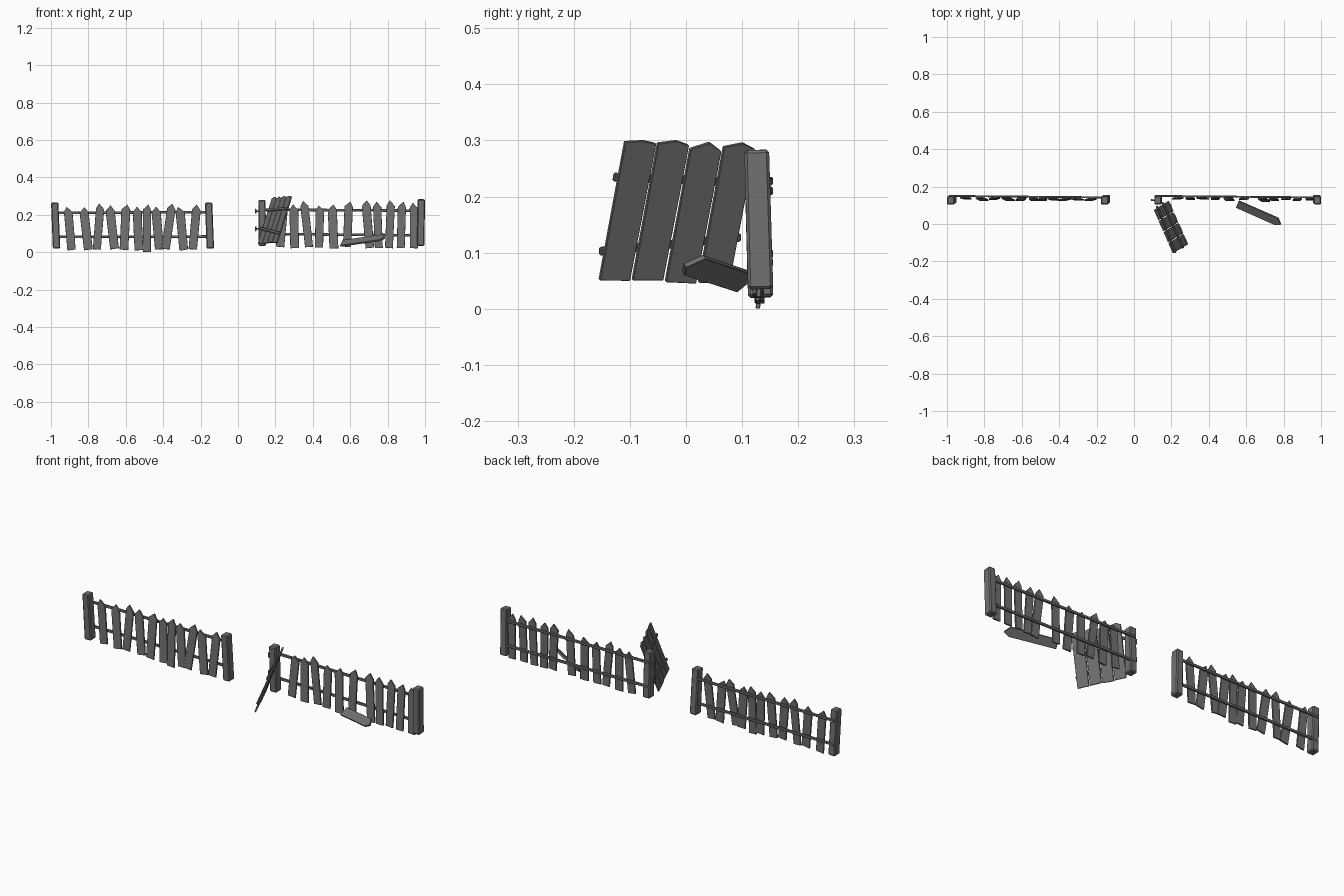
import bpy
import bmesh
import random
from mathutils import Vector, Matrix

random.seed(4)
cube = bpy.data.objects.get("Cube")
if cube:
    bpy.data.objects.remove(cube, do_unlink=True)

# Weathered wood
wood = bpy.data.materials.new("weathered grey wood")
wood.use_nodes = True
colour = (0.165, 0.165, 0.165, 1)
wood.diffuse_color = colour
wood.node_tree.nodes["Principled BSDF"].inputs["Base Color"].default_value = colour


def finish(name, bm, bevel):
    bmesh.ops.recalc_face_normals(bm, faces=bm.faces)
    mesh = bpy.data.meshes.new(name)
    bm.to_mesh(mesh)
    bm.free()
    mesh.materials.append(wood)
    obj = bpy.data.objects.new(name, mesh)
    bpy.context.collection.objects.link(obj)
    mod = obj.modifiers.new("worn edges", 'BEVEL')
    mod.width = bevel
    mod.segments = 1


def frame(base, tip, facing):
    """Matrix with x across, y along the length, z towards the facing side."""
    along = (tip - base).normalized()
    across = along.cross(Vector(facing)).normalized()
    out = across.cross(along)
    return Matrix.Translation(base) @ Matrix((across, along, out)).transposed().to_4x4()


def board(name, base, tip, width, facing, point=0.03, thick=0.008, skew=0.0):
    """Flat plank with a pointed end and a slightly uneven foot."""
    base, tip = Vector(base), Vector(tip)
    length, h = (tip - base).length, width / 2
    foot = random.uniform(-0.003, 0.003)
    outline = [(-h, max(foot, 0)), (h, max(-foot, 0)), (h * 1.03, length - point),
               (skew * h, length), (-h * 1.03, length - point * 0.9)]
    bm = bmesh.new()
    face = bm.faces.new([bm.verts.new((x, y, -thick / 2)) for x, y in outline])
    new = bmesh.ops.extrude_face_region(bm, geom=[face])["geom"]
    bmesh.ops.translate(bm, vec=(0, 0, thick),
                        verts=[v for v in new if isinstance(v, bmesh.types.BMVert)])
    bm.transform(frame(base, tip, facing))
    finish(name, bm, 0.001)


def beam(name, a, b, width, depth, facing=(0, -1, 0), bevel=0.003, taper=1.0):
    """Squared timber from a to b."""
    a, b = Vector(a), Vector(b)
    bm = bmesh.new()
    bmesh.ops.create_cube(bm, size=1)
    for v in bm.verts:
        k = taper if v.co.y > 0 else 1
        v.co = (v.co.x * width * k, (v.co.y + 0.5) * (b - a).length, v.co.z * depth * k)
    bm.transform(frame(a, b, facing))
    finish(name, bm, bevel)


# Fence posts: bottom x, top x, bottom z, top z
posts = {"right_outer_post": (-0.97, -0.98, 0.02, 0.265),
         "right_inner_post": (-0.148, -0.157, 0.02, 0.265),
         "left_inner_post": (0.13, 0.128, 0.035, 0.28),
         "left_outer_post": (0.977, 0.98, 0.035, 0.283)}
for name, (x0, x1, z0, z1) in posts.items():
    beam(name, (x0, 0.133, z0), (x1, 0.126, z1), 0.04, 0.045, bevel=0.005, taper=0.98)

# Rails behind the pickets: start x, end x, start z, end z
rail_y = (0.15, 0.142)
rails = {"right_upper_rail": (-0.99, -0.14, 0.21, 0.215),
         "right_lower_rail": (-0.985, -0.135, 0.082, 0.084),
         "left_upper_rail": (0.115, 0.99, 0.228, 0.222),
         "left_lower_rail": (0.115, 0.99, 0.098, 0.09)}
for name, (x0, x1, z0, z1) in rails.items():
    beam(name, (x0, rail_y[0], z0), (x1, rail_y[1], z1), 0.014, 0.01, bevel=0.002)

# Pickets: bottom x, top x, top z
right_pickets = [(-0.89, -0.91, 0.243), (-0.80, -0.826, 0.24), (-0.755, -0.735, 0.26),
                 (-0.66, -0.687, 0.25), (-0.61, -0.598, 0.255), (-0.53, -0.54, 0.243),
                 (-0.487, -0.487, 0.255), (-0.42, -0.44, 0.243), (-0.387, -0.353, 0.26),
                 (-0.29, -0.312, 0.243), (-0.242, -0.22, 0.255)]
left_pickets = [(0.225, 0.245, 0.25), (0.303, 0.298, 0.255), (0.38, 0.352, 0.275),
                (0.433, 0.438, 0.25), (0.513, 0.503, 0.255), (0.583, 0.593, 0.272),
                (0.705, 0.683, 0.277), (0.753, 0.743, 0.27), (0.807, 0.818, 0.277),
                (0.87, 0.877, 0.27), (0.94, 0.94, 0.265)]
for side, pickets, floor, start in (("right", right_pickets, 0.0, -0.99),
                                    ("left", left_pickets, 0.01, 0.115)):
    for i, (x0, x1, z1) in enumerate(pickets):
        z0 = 0.0 if (side, i) == ("right", 6) else floor + random.uniform(0.009, 0.018)
        y1 = rail_y[0] - 0.008 - (x1 - start) / 0.87 * (rail_y[0] - rail_y[1])
        board(f"{side}_picket_{i + 1}", (x0, y1 - random.uniform(0.004, 0.015), z0),
              (x1, y1, z1), random.uniform(0.042, 0.048), (0, -1, 0),
              skew=random.uniform(-0.4, 0.4))

# Broken gate leaning out from the left inner post
corner = Vector((0.198, -0.128, 0.05))
lean = Vector((0.077, 0.047, 0.25))
swing = Vector((-0.0257, 0.059, 0))
outer = lean.cross(swing).normalized()
if outer.x > 0:
    outer.negate()
for i, (rise, point) in enumerate(((0.0, 0.004), (0.0, 0.007), (-0.003, 0.015), (-0.004, 0.01))):
    foot = corner + swing * i + Vector((0, 0, rise))
    board(f"gate_board_{i + 1}", foot, foot + lean, 0.059, -outer, point, 0.008, 0.2)

# Gate rails on the outer side of the boards
for name, t0, t1 in (("gate_lower_rail", 0.2, 0.3), ("gate_upper_rail", 0.73, 0.69)):
    start = corner - swing * 0.56 + lean * t0 + outer * 0.007
    end = corner + swing * 3.62 + lean * t1 + outer * 0.007
    beam(name, start, end, 0.015, 0.008, outer, bevel=0.002)

# Hinge pins left on the post
for name, z in (("lower_hinge", 0.125), ("upper_hinge", 0.22)):
    beam(name + "_pin", (0.093, 0.128, z), (0.115, 0.128, z), 0.008, 0.008, bevel=0.001)
    beam(name + "_cap", (0.095, 0.128, z - 0.013), (0.095, 0.128, z + 0.013),
         0.006, 0.012, bevel=0.001)

# Picket that has fallen against the fence
board("fallen_picket", (0.552, 0.107, 0.047), (0.788, 0.003, 0.081), 0.048,
      (-0.27, -0.53, 0.8), 0.028, 0.01, 0.3)
